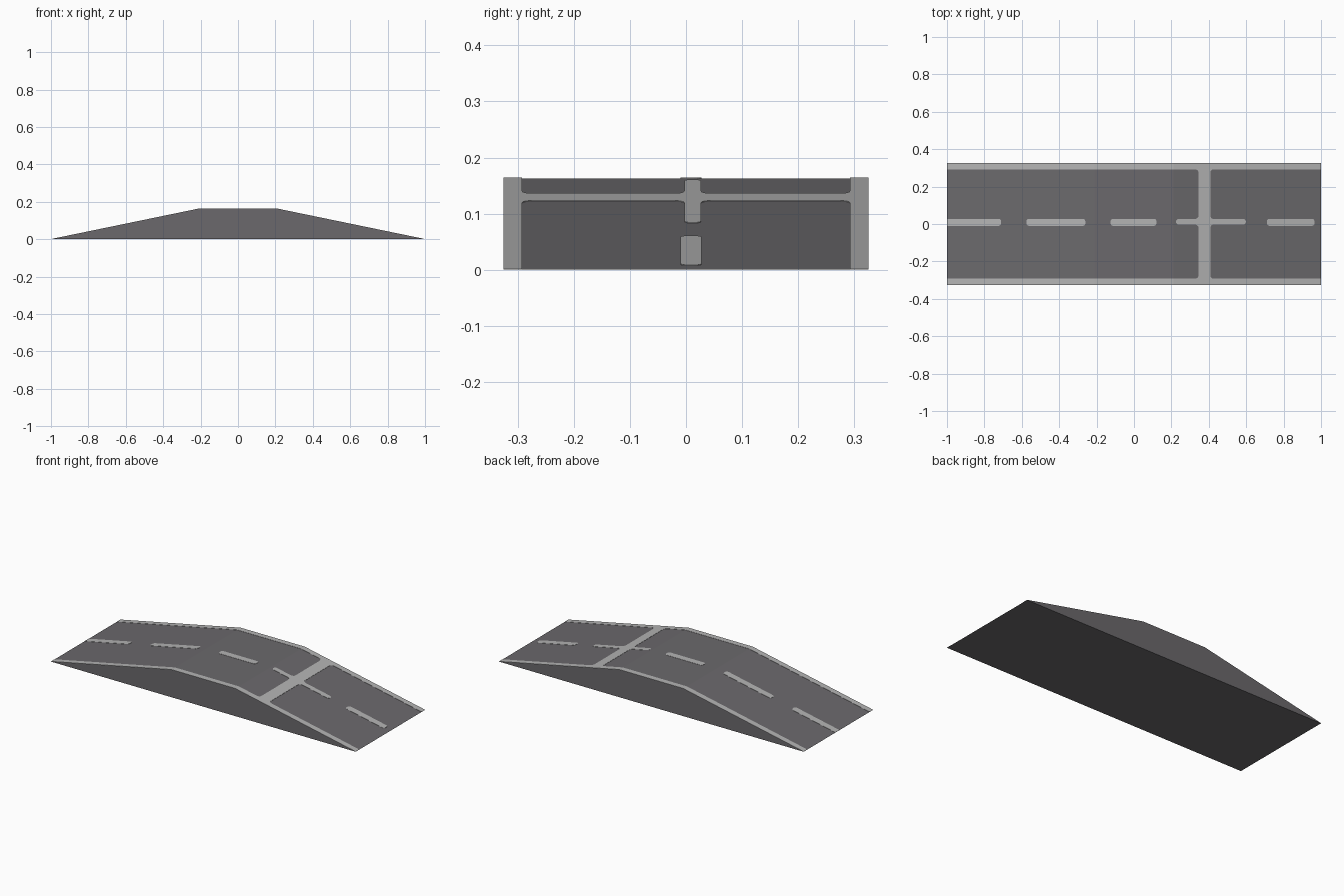
import bpy, bmesh, math

if "Cube" in bpy.data.objects:
    bpy.data.objects.remove(bpy.data.objects["Cube"])

HALF_W = 0.325
TOP = 0.163
CREST = 0.21
LIFT = 0.0012
EDGE_IN = 0.292


def material(name, rgb):
    m = bpy.data.materials.new(name)
    m.diffuse_color = (*rgb, 1)
    m.use_nodes = True
    m.node_tree.nodes["Principled BSDF"].inputs["Base Color"].default_value = m.diffuse_color
    return m


asphalt = material("asphalt grey", (0.147, 0.141, 0.150))
paint = material("road paint", (0.456, 0.456, 0.456))


def road_z(x):
    """Height of the road surface at x."""
    return TOP * min(1, (1 - abs(x)) / (1 - CREST))


def prism(name, bottom, offset, mat):
    """Closed solid made by extruding a polygon by an offset."""
    bm = bmesh.new()
    face = bm.faces.new([bm.verts.new(p) for p in bottom])
    new = bmesh.ops.extrude_face_region(bm, geom=[face], use_keep_orig=True)["geom"]
    bmesh.ops.translate(bm, vec=offset, verts=[v for v in new if isinstance(v, bmesh.types.BMVert)])
    bmesh.ops.recalc_face_normals(bm, faces=bm.faces)
    me = bpy.data.meshes.new(name)
    bm.to_mesh(me)
    bm.free()
    me.materials.append(mat)
    ob = bpy.data.objects.new(name, me)
    bpy.context.collection.objects.link(ob)
    return ob


def marking(name, outline):
    """Thin painted plate lying on the road surface."""
    return prism(name, [(x, y, road_z(x)) for x, y in outline], (0, 0, LIFT), paint)


def arc(cx, cy, r, start, end, n=4):
    angles = [math.radians(start + (end - start) * i / n) for i in range(n + 1)]
    return [(cx + r * math.cos(a), cy + r * math.sin(a)) for a in angles]


# Ramp body
profile = [(-1, 0), (1, 0), (CREST, TOP), (-CREST, TOP)]
prism("ramp_body", [(x, -HALF_W, z) for x, z in profile], (0, 2 * HALF_W, 0), asphalt)

# Edge lines, one plate per flat section of road
for side, s in (("left", 1), ("right", -1)):
    for i, (a, b) in enumerate([(-1, -CREST), (-CREST, CREST), (CREST, 1)]):
        marking(f"edge_line_{side}_{i + 1}",
                [(a, s * EDGE_IN), (b, s * EDGE_IN), (b, s * HALF_W), (a, s * HALF_W)])

# Centre dashes with rounded ends
R = 0.014
for i, (a, b, lo, hi) in enumerate([(-1, -0.71, -0.01, 0.028), (-0.575, -0.26, -0.01, 0.028),
                                    (-0.125, 0.12, -0.01, 0.028), (0.225, 0.598, -0.003, 0.027),
                                    (0.71, 0.965, -0.01, 0.028)]):
    right = arc(b - R, lo + R, R, -90, 0) + arc(b - R, hi - R, R, 0, 90)
    left = arc(a + R, hi - R, R, 90, 180) + arc(a + R, lo + R, R, 180, 270)
    if a == -1:
        left = [(a, hi), (a, lo)]
    marking(f"centre_dash_{i + 1}", right + left)

# Stop line with flared joints at the edge lines and centre dash
X0, X1, F = 0.345, 0.408, 0.018
for side, y0, y1 in (("right", -EDGE_IN, -0.003), ("left", 0.027, EDGE_IN)):
    marking(f"stop_line_{side}",
            arc(X1 + F, y0 + F, F, 270, 180) + arc(X1 + F, y1 - F, F, 180, 90)
            + arc(X0 - F, y1 - F, F, 90, 0) + arc(X0 - F, y0 + F, F, 0, -90))
